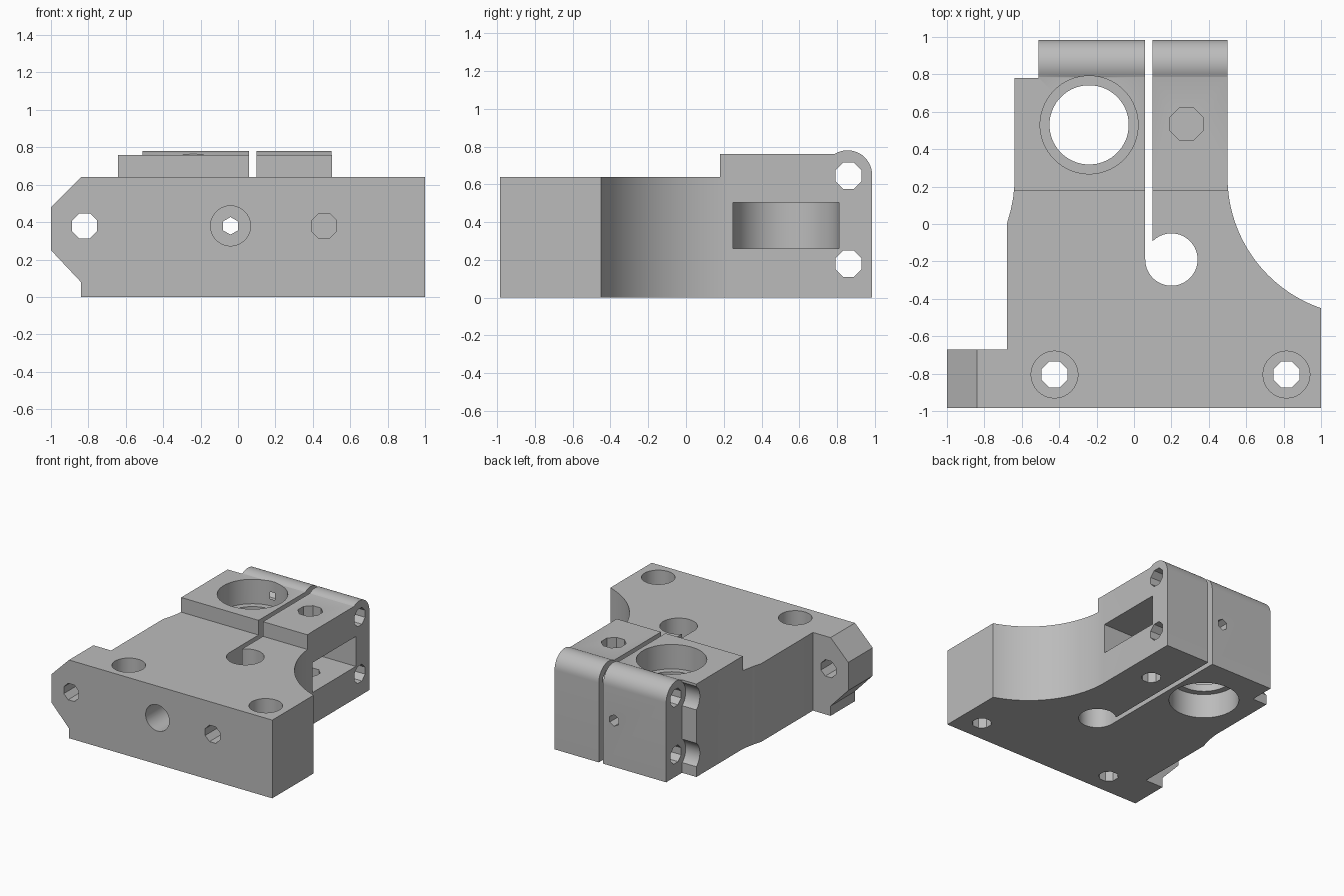
import bpy, bmesh
from math import sin, cos, pi

if "Cube" in bpy.data.objects:
    bpy.data.objects.remove(bpy.data.objects["Cube"])

grey = bpy.data.materials.new("machined_grey")
grey.use_nodes = True
colour = (0.5, 0.5, 0.5, 1)
grey.diffuse_color = colour
grey.node_tree.nodes["Principled BSDF"].inputs["Base Color"].default_value = colour


def arc(cu, cv, r, start, end, steps):
    """Points along an arc, angles in degrees."""
    angles = [(start + (end - start) * i / steps) * pi / 180 for i in range(steps + 1)]
    return [(cu + r * cos(a), cv + r * sin(a)) for a in angles]


def ring(cu, cv, r, sides=48):
    """Closed regular outline with its flats square to the axes."""
    return arc(cu, cv, r, 180 / sides, 540 / sides - 360 / sides + 360 - 360 / sides, sides - 1)


def prism(name, outline, axis, low, high):
    """Extrude a 2D outline along an axis."""
    place = {"X": lambda u, v, w: (w, u, v),
             "Y": lambda u, v, w: (u, w, v),
             "Z": lambda u, v, w: (u, v, w)}[axis]
    bm = bmesh.new()
    bottom = [bm.verts.new(place(u, v, low)) for u, v in outline]
    top = [bm.verts.new(place(u, v, high)) for u, v in outline]
    bm.faces.new(bottom)
    bm.faces.new(top)
    n = len(outline)
    for i in range(n):
        j = (i + 1) % n
        bm.faces.new((bottom[i], bottom[j], top[j], top[i]))
    bmesh.ops.recalc_face_normals(bm, faces=bm.faces)
    mesh = bpy.data.meshes.new(name)
    bm.to_mesh(mesh)
    bm.free()
    mesh.materials.append(grey)
    ob = bpy.data.objects.new(name, mesh)
    bpy.context.collection.objects.link(ob)
    return ob


def cut(body, outline, axis, low, high):
    """Subtract an extruded outline from the body."""
    cutter = prism("cutter", outline, axis, low, high)
    mod = body.modifiers.new("cut", "BOOLEAN")
    mod.operation = "DIFFERENCE"
    mod.solver = "EXACT"
    mod.object = cutter
    graph = bpy.context.evaluated_depsgraph_get()
    mesh = bpy.data.meshes.new_from_object(body.evaluated_get(graph))
    body.modifiers.clear()
    body.data = mesh
    bpy.data.objects.remove(cutter)


def rect(u0, v0, u1, v1):
    return [(u0, v0), (u1, v0), (u1, v1), (u0, v1)]


# Plan outline with the tab, the swept right flank and the stepped back
back = 0.985
plan = [(-1, -back), (1, -back)]
plan += arc(1.24, 0.25, 0.74, 251.1, 180, 32)
plan += [(0.5, back), (-0.51, back), (-0.51, 0.78), (-0.64, 0.78), (-0.64, 0.2)]
plan += [(-0.646, 0.14), (-0.66, 0.07), (-0.68, 0), (-0.68, -0.67), (-1, -0.67)]
body = prism("clamp_block", plan, "Z", 0, 0.8)

# Step in the top and the rounded back ridge
top_waste = [(-1.2, 0.64), (0.18, 0.64), (0.18, 0.76), (0.785, 0.76)]
top_waste += arc(0.855, 0.65, 0.13, 122, 0, 16)
top_waste += [(1.2, 0.65), (1.2, 1), (-1.2, 1)]
cut(body, top_waste, "X", -1.3, 1.3)

# Bevels on the side tab
cut(body, [(-1.1, 0.38), (-1, 0.48), (-0.84, 0.64), (-0.84, 0.9), (-1.1, 0.9)], "Y", -1.2, -0.5)
cut(body, [(-1.1, -0.1), (-0.84, -0.1), (-0.84, 0.08), (-1, 0.25), (-1.1, 0.25)], "Y", -1.2, -0.5)

# Clamping slit and its round relief
cut(body, ring(0.2, -0.19, 0.14), "Z", -0.1, 0.9)
cut(body, rect(0.06, -0.19, 0.1, 1.1), "Z", -0.1, 0.9)

# Main bore with seats above and below
bore_x, bore_y = -0.24, 0.53
cut(body, ring(bore_x, bore_y, 0.212), "Z", -0.1, 0.9)
cut(body, ring(bore_x, bore_y, 0.262), "Z", 0.56, 0.9)
cut(body, ring(bore_x, bore_y, 0.262), "Z", -0.1, 0.2)

# Side window with a rounded inner end
window = arc(bore_x, bore_y, 0.28, 90, 270, 32) + [(0.6, 0.25), (0.6, 0.81)]
cut(body, window, "Z", 0.26, 0.505)

# Counterbored mounting holes
for x in (-0.425, 0.815):
    cut(body, ring(x, -0.805, 0.075, 8), "Z", -0.1, 0.9)
    cut(body, ring(x, -0.805, 0.125), "Z", 0.3, 0.9)

# Cross bolt holes with head clearance on the stepped side
for z in (0.645, 0.18):
    cut(body, ring(0.86, z, 0.075, 8), "X", -0.8, 0.8)
    cut(body, ring(0.86, z, 0.125), "X", -0.8, -0.512)

# Small pilot holes above and below the window
cut(body, ring(0.28, 0.535, 0.095, 8), "Z", 0.56, 0.9)
cut(body, ring(0.28, 0.535, 0.075, 8), "Z", -0.1, 0.3)

# Front holes: tab hole, counterbored long hole, blind hole
cut(body, ring(-0.82, 0.38, 0.073, 8), "Y", -1.2, -0.5)
cut(body, arc(-0.04, 0.38, 0.047, 90, 390, 5), "Y", -1.2, 1.2)
cut(body, ring(-0.04, 0.38, 0.107), "Y", -1.2, -0.55)
cut(body, ring(0.46, 0.38, 0.073, 8), "Y", -1.2, -0.6)

# Smooth curved walls, keep machined edges sharp
bpy.ops.object.select_all(action="DESELECT")
body.select_set(True)
bpy.context.view_layer.objects.active = body
bpy.ops.object.shade_smooth_by_angle(angle=pi / 6)
